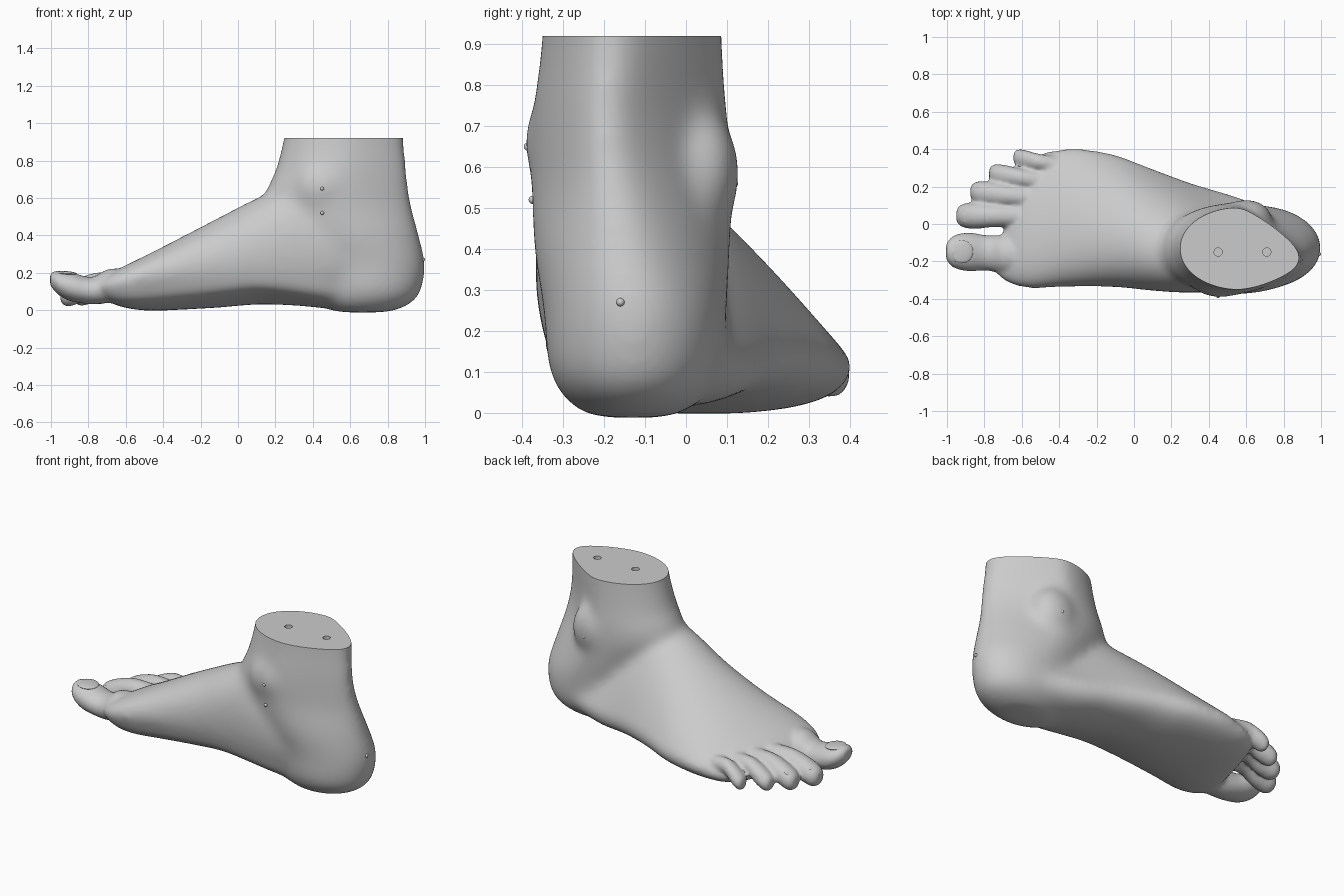
import bpy, bmesh
from math import sin, cos, tau, copysign
from mathutils import Matrix, Vector

if "Cube" in bpy.data.objects:
    bpy.data.objects.remove(bpy.data.objects["Cube"])

SIDES = 64
skin = bpy.data.materials.new("plain grey")
skin.use_nodes = True
skin.diffuse_color = (0.6, 0.6, 0.6, 1)
skin.node_tree.nodes["Principled BSDF"].inputs["Base Color"].default_value = skin.diffuse_color


def resample(stations, steps=6):
    """Smooth the list of stations with a Catmull-Rom curve."""
    pts = [Vector(s) for s in stations]
    out = []
    for i in range(len(pts) - 1):
        a, b, c, d = pts[max(i - 1, 0)], pts[i], pts[i + 1], pts[min(i + 2, len(pts) - 1)]
        for k in range(steps):
            t = k / steps
            out.append(b + (c - a) * (t / 2) + (a * 2 - b * 5 + c * 4 - d) * (t * t / 2)
                       + (b * 3 - a - c * 3 + d) * (t ** 3 / 2))
    return out + [pts[-1]]


def loft(bm, stations, ring):
    """Skin a closed tube; ring(station, angle) gives one point."""
    rows = [[bm.verts.new(ring(s, tau * i / SIDES)) for i in range(SIDES)]
            for s in resample(stations)]
    faces = [bm.faces.new(rows[0]), bm.faces.new(rows[-1][::-1])]
    for a, b in zip(rows, rows[1:]):
        for i in range(SIDES):
            j = (i + 1) % SIDES
            faces.append(bm.faces.new((a[j], a[i], b[i], b[j])))
    bmesh.ops.recalc_face_normals(bm, faces=faces)


def ball(bm, place, size, tilt=0.0):
    matrix = Matrix.Translation(place) @ Matrix.Rotation(tilt, 4, 'Y') @ Matrix.Diagonal((*size, 1))
    bmesh.ops.create_uvsphere(bm, u_segments=24, v_segments=16, radius=1, matrix=matrix)


def make_object(name, bm):
    mesh = bpy.data.meshes.new(name)
    bm.to_mesh(mesh)
    bm.free()
    obj = bpy.data.objects.new(name, mesh)
    bpy.context.collection.objects.link(obj)
    mesh.materials.append(skin)
    return obj


def activate(obj):
    bpy.ops.object.select_all(action='DESELECT')
    bpy.context.view_layer.objects.active = obj
    obj.select_set(True)


def shade(obj):
    activate(obj)
    bpy.ops.object.shade_smooth_by_angle(angle=0.7)


def fuse(obj, voxel, rounds):
    """Merge overlapping parts into one skin and soften the seams."""
    remesh = obj.modifiers.new("fuse", 'REMESH')
    remesh.mode = 'VOXEL'
    remesh.voxel_size = voxel
    soften = obj.modifiers.new("soften", 'SMOOTH')
    soften.factor = 0.5
    soften.iterations = rounds


def apply_modifiers(obj):
    activate(obj)
    bpy.ops.object.convert(target='MESH')


# Cross-section of the foot: flat sole, crest leaning to the inner side
def foot_ring(s, angle):
    x, inner, outer, low, high, arch = s
    c, up = cos(angle), sin(angle)
    edge = low + min(0.13, 0.42 * (high - low))
    middle, half = (inner + outer) / 2, (outer - inner) / 2
    if up > 0:
        y = middle + half * c - 0.14 * up
        z = edge + (high - edge) * up ** 1.15
    else:
        y = middle + half * copysign(abs(c) ** 0.85, c)
        z = edge - (edge - low) * abs(up) ** 0.75 + arch * max(0, -c) * abs(up)
    return x + 0.4 * max(0, -x) * y, y, z


# Cross-section of the ankle: an egg pinched towards the heel tendon
def ankle_ring(s, angle):
    z, front, back, inner, outer, pinch = s
    c = cos(angle)
    rear = max(0, c)
    y = (inner + outer) / 2 + (outer - inner) / 2 * sin(angle) * (1 - pinch * rear) - 0.13 * pinch * rear
    return (front + back) / 2 + (back - front) / 2 * c, y, z


def toe_ring(s, angle):
    x, y, z, wide, tall = s
    return x, y + wide * cos(angle), z + tall * sin(angle)


body = bmesh.new()

# Foot from toe roots to instep: x, inner, outer, low, high, arch
loft(body, [
    (-.69, -.23, .33, .05, .16, 0),
    (-.6, -.295, .385, .012, .225, 0),
    (-.48, -.325, .405, -.003, .288, 0),
    (-.33, -.312, .408, .002, .37, .01),
    (-.1, -.31, .372, .014, .495, .04),
    (.1, -.328, .3, .03, .6, .06),
    (.3, -.335, .225, .025, .66, .04),
    (.5, -.32, .165, .01, .55, .02),
    (.75, -.26, .08, .03, .38, 0)], foot_ring)

# Heel and ankle from sole to cut: z, front, back, inner, outer, pinch
loft(body, [
    (-.012, .55, .78, -.22, -.04, 0),
    (.004, .48, .86, -.26, 0, 0),
    (.05, .42, .945, -.31, .055, 0),
    (.12, .4, .985, -.338, .085, 0),
    (.25, .35, 1.002, -.348, .1, .05),
    (.4, .25, .97, -.372, .11, .2),
    (.55, .15, .932, -.378, .112, .35),
    (.65, .155, .915, -.38, .108, .43),
    (.75, .2, .905, -.372, .1, .46),
    (.92, .243, .89, -.352, .09, .4),
    (1.1, .27, .885, -.345, .085, .4)], ankle_ring)

# Ankle bones
ball(body, (.46, -.29, .66), (.17, .105, .15))
ball(body, (.6, .035, .585), (.14, .098, .16))

foot = make_object("foot", body)
fuse(foot, 0.014, 60)
apply_modifiers(foot)

toes = bmesh.new()

# Big toe: x, y, z, half width, half height
loft(toes, [
    (-.5, -.18, .12, .11, .09),
    (-.68, -.165, .13, .105, .092),
    (-.78, -.155, .105, .095, .073),
    (-.88, -.15, .122, .103, .077),
    (-.94, -.148, .138, .095, .07),
    (-.98, -.148, .155, .075, .054),
    (-1.005, -.148, .165, .04, .03)], toe_ring)

# Small toes: tip x, tip y, root x, root y, radius
small_toes = [(-.95, .045, -.5, .04, .069), (-.875, .17, -.45, .13, .066),
              (-.775, .27, -.42, .22, .058), (-.645, .355, -.38, .31, .052)]
# Shape along a toe: fraction, centre height, scale
toe_shape = [(0, .13, .9), (.5, .145, .85), (.75, .11, 1),
             (.9, .085, .95), (.97, .08, .72), (1, .078, .4)]
for tip_x, tip_y, root_x, root_y, r in small_toes:
    loft(toes, [(root_x + (tip_x - root_x) * f, root_y + (tip_y - root_y) * f, z, r * k, r * k)
                for f, z, k in toe_shape], toe_ring)

# Join the toes to the foot
toe_set = make_object("toes", toes)
activate(foot)
toe_set.select_set(True)
bpy.ops.object.join()
fuse(foot, 0.011, 9)

# Flat cut above the ankle, with two peg holes
cutters = []
bm = bmesh.new()
bmesh.ops.create_cube(bm, size=2, matrix=Matrix.Translation((0, 0, 1.92)))
cutters.append(make_object("top_cutter", bm))
for x in (.45, .71):
    bm = bmesh.new()
    bmesh.ops.create_cone(bm, cap_ends=True, segments=24, radius1=.022, radius2=.022, depth=.06,
                          matrix=Matrix.Translation((x, -.15, .92)))
    cutters.append(make_object("hole_cutter", bm))
for cutter in cutters:
    cutter.hide_render = True
    cut = foot.modifiers.new("cut", 'BOOLEAN')
    cut.operation = 'DIFFERENCE'
    cut.solver = 'EXACT'
    cut.object = cutter
apply_modifiers(foot)
for cutter in cutters:
    bpy.data.objects.remove(cutter)
shade(foot)

# Toenails
nails = bmesh.new()
ball(nails, (-.92, -.148, .197), (.06, .062, .012), 0.06)
for tip_x, tip_y, root_x, root_y, r in small_toes:
    ball(nails, (tip_x + .05, tip_y, .08 + r * .83), (.034, r * .6, .011), -0.45)
shade(make_object("toenails", nails))

# Marker studs
studs = bmesh.new()
for place in [(.45, -.386, .65), (.45, -.374, .52), (-.49, -.315, .175), (.99, -.16, .27), (.61, .117, .56)]:
    ball(studs, place, (.01, .01, .01))
shade(make_object("marker_studs", studs))
